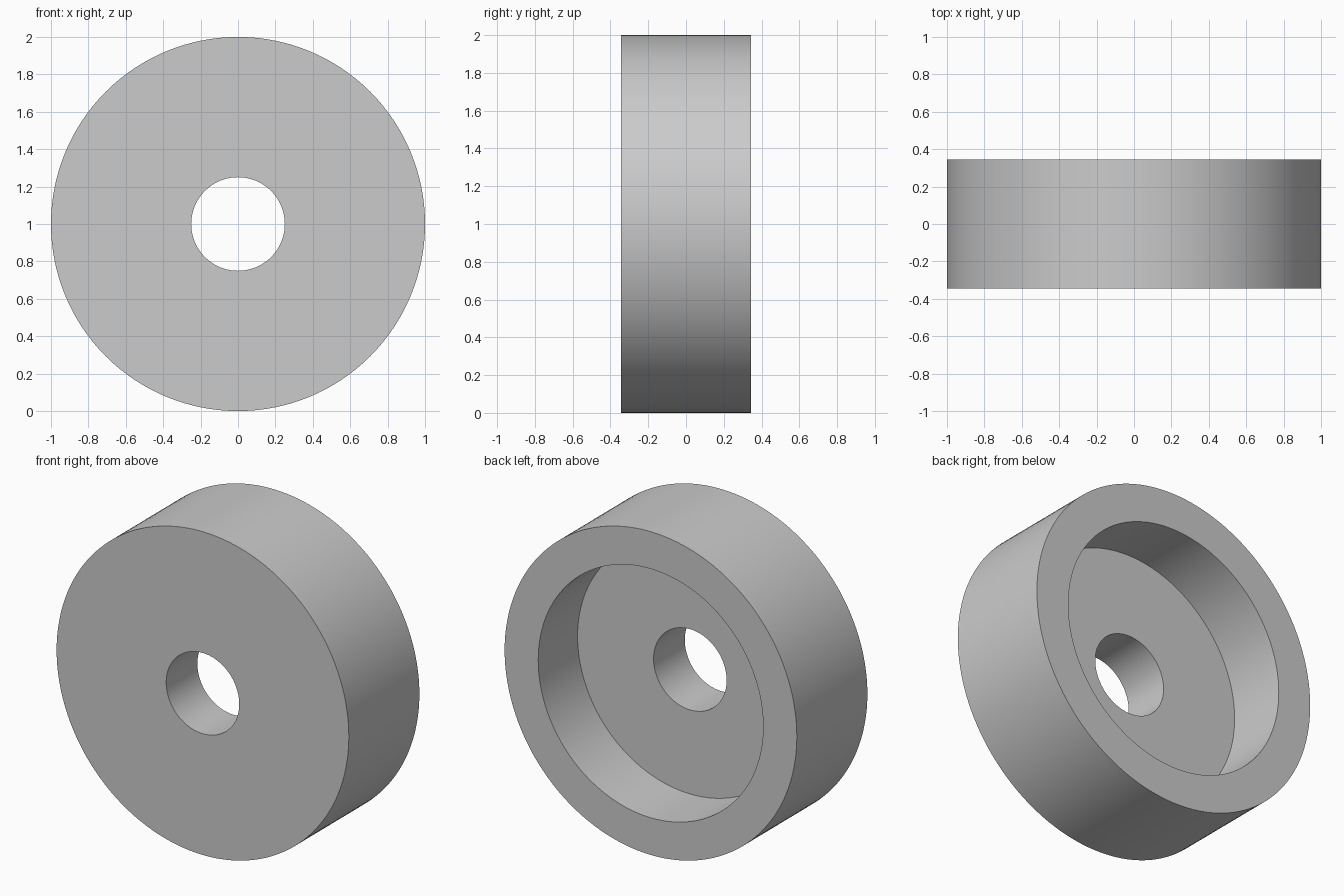
import bpy
import bmesh
import math
from mathutils import Matrix, Vector

cube = bpy.data.objects.get("Cube")
if cube:
    bpy.data.objects.remove(cube, do_unlink=True)

SEGMENTS = 128
OUTER, RECESS, BORE = 1.0, 0.77, 0.25
FRONT, FLOOR, BACK = -0.345, 0.043 - 0.083, 0.345

grey = bpy.data.materials.new("plain_grey")
grey.use_nodes = True
colour = (0.6, 0.6, 0.6, 1)
grey.diffuse_color = colour
grey.node_tree.nodes["Principled BSDF"].inputs["Base Color"].default_value = colour

# Closed (radius, y) section: front face, outer wall, rim, recess, bore
profile = [(BORE, FRONT), (OUTER, FRONT), (OUTER, BACK),
           (RECESS, BACK), (RECESS, FLOOR), (BORE, FLOOR)]

# Spin the section around the wheel axis
bm = bmesh.new()
verts = [bm.verts.new((r, y, 0)) for r, y in profile]
edges = [bm.edges.new((v, verts[(i + 1) % len(verts)])) for i, v in enumerate(verts)]
bmesh.ops.spin(bm, geom=verts + edges, cent=(0, 0, 0), axis=(0, 1, 0),
               angle=math.tau, steps=SEGMENTS, use_merge=True)
bmesh.ops.remove_doubles(bm, verts=bm.verts, dist=0.0001)
bmesh.ops.recalc_face_normals(bm, faces=bm.faces)
bmesh.ops.translate(bm, verts=bm.verts, vec=(0, 0, OUTER))

mesh = bpy.data.meshes.new("recessed_wheel")
bm.to_mesh(mesh)
bm.free()
mesh.materials.append(grey)
wheel = bpy.data.objects.new("recessed_wheel", mesh)
bpy.context.collection.objects.link(wheel)

# Smooth walls with crisp rims
bpy.context.view_layer.objects.active = wheel
wheel.select_set(True)
bpy.ops.object.shade_smooth_by_angle(angle=math.radians(30))
